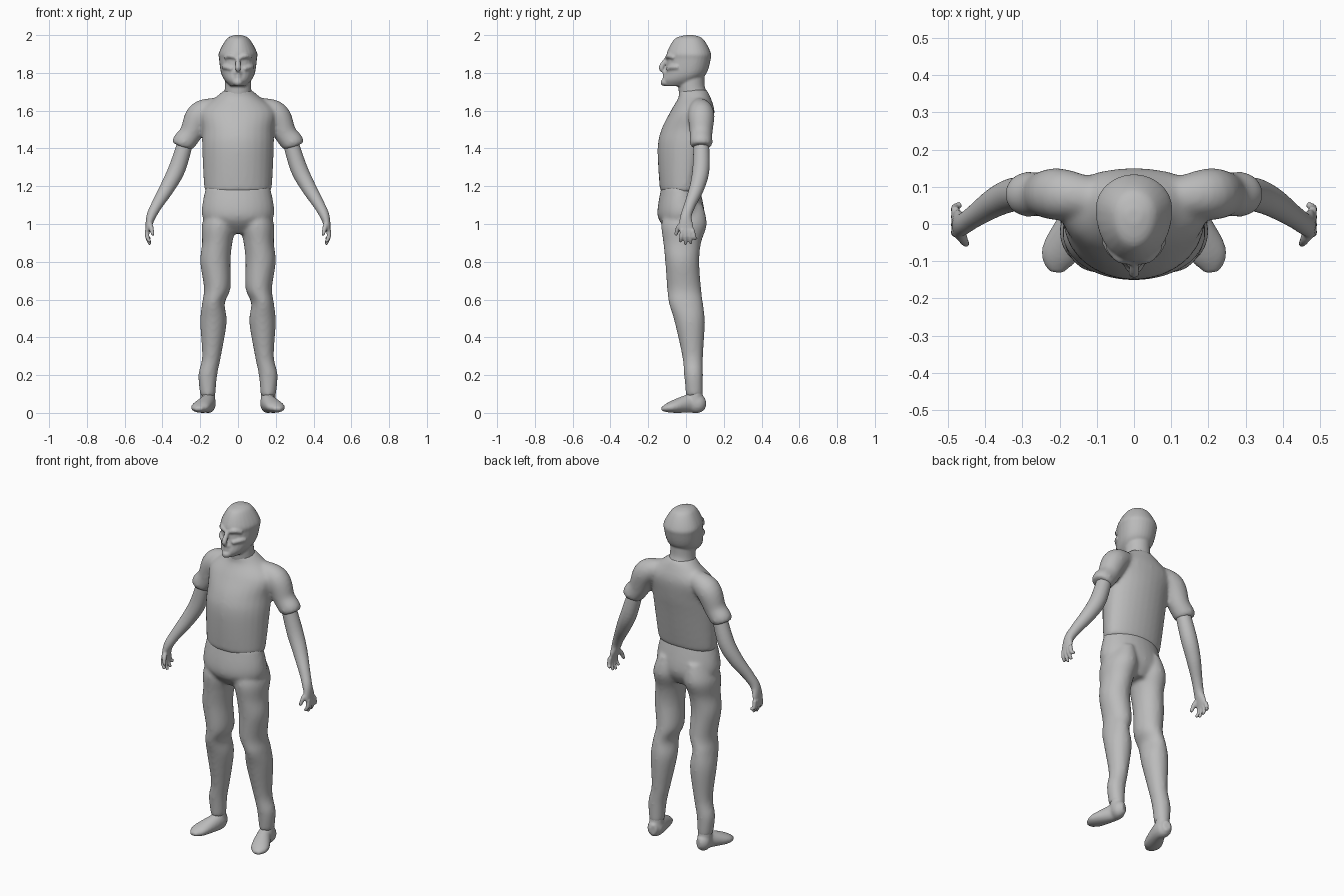
import bpy
import bmesh
from math import sin, cos, tau
from mathutils import Vector

default_cube = bpy.data.objects.get("Cube")
if default_cube:
    bpy.data.objects.remove(default_cube, do_unlink=True)

grey = bpy.data.materials.new("plain grey")
grey.use_nodes = True
grey.diffuse_color = (0.5, 0.5, 0.5, 1)
shader = grey.node_tree.nodes["Principled BSDF"]
shader.inputs["Base Color"].default_value = grey.diffuse_color

SEGMENTS = 28
ANGLES = [tau * i / SEGMENTS for i in range(SEGMENTS)]
CENTRE = (1,)
BOTH = (1, -1)


def cut(z, half, front, back, x=0):
    """One level slice through a body part."""
    return (z, half, front, back, x)


def knot(x, y, z, r, depth=None):
    """One point on the path of a limb, with its thickness."""
    return (x, y, z, r, depth or r)


def refine(rows, steps=6):
    """Smooth a coarse list of rows with a Catmull-Rom spline."""
    padded = [rows[0], *rows, rows[-1]]
    result = []
    for quad in zip(padded, padded[1:], padded[2:], padded[3:]):
        for i in range(steps):
            t = i / steps
            result.append([q + t * ((r - p) + t * ((2 * p - 5 * q + 4 * r - s)
                           + t * (3 * (q - r) + s - p))) / 2
                           for p, q, r, s in zip(*quad)])
    return result + [rows[-1]]


def skin(bm, rings, sides):
    """Bridge rings of points into a closed solid on each wanted side."""
    for side in sides:
        loops = [[bm.verts.new((x * side, y, z)) for x, y, z in ring] for ring in rings]
        for low, high in zip(loops, loops[1:]):
            for i in range(SEGMENTS):
                bm.faces.new((low[i - 1], low[i], high[i], high[i - 1]))
        bm.faces.new(loops[0])
        bm.faces.new(loops[-1])


def stack(bm, cuts, sides=CENTRE, skew=0.5):
    """Stack egg-shaped slices; skew sets how far back the widest line lies."""
    rings = []
    for z, half, front, back, x in refine(cuts):
        middle = front + skew * (back - front)
        rings.append([(x + half * cos(a),
                       middle + sin(a) * (back - middle if sin(a) > 0 else middle - front),
                       z) for a in ANGLES])
    skin(bm, rings, sides)


def sweep(bm, knots, sides=CENTRE, reference=Vector((0, 1, 0))):
    """Sweep an ellipse along a path of knots."""
    path = refine(knots)
    points = [Vector(row[:3]) for row in path]
    rings = []
    for k, (x, y, z, r, depth) in enumerate(path):
        along = points[min(k + 1, len(points) - 1)] - points[max(k - 1, 0)]
        across = reference.cross(along).normalized()
        outward = along.cross(across).normalized()
        rings.append([points[k] + across * r * cos(a) + outward * depth * sin(a)
                      for a in ANGLES])
    skin(bm, rings, sides)


def finish(name, bm, voxel, smoothing):
    """Fuse the overlapping solids into one smooth skin."""
    bmesh.ops.recalc_face_normals(bm, faces=bm.faces)
    mesh = bpy.data.meshes.new(name)
    bm.to_mesh(mesh)
    bm.free()
    part = bpy.data.objects.new(name, mesh)
    bpy.context.collection.objects.link(part)
    fuse = part.modifiers.new("fuse", "REMESH")
    fuse.mode = "VOXEL"
    fuse.voxel_size = voxel
    relax = part.modifiers.new("relax", "SMOOTH")
    relax.iterations = smoothing
    graph = bpy.context.evaluated_depsgraph_get()
    fused = bpy.data.meshes.new_from_object(part.evaluated_get(graph))
    part.modifiers.clear()
    part.data = fused
    fused.materials.clear()
    fused.materials.append(grey)
    fused.shade_smooth()


# Shirt: torso with sloping shoulders
shirt = bmesh.new()
stack(shirt, [
    cut(z=1.17, half=0.17, front=-0.13, back=0.07),
    cut(z=1.2, half=0.18, front=-0.14, back=0.08),
    cut(z=1.4, half=0.19, front=-0.15, back=0.12),
    cut(z=1.5, half=0.19, front=-0.13, back=0.14),
    cut(z=1.6, half=0.2, front=-0.08, back=0.15),
    cut(z=1.67, half=0.12, front=-0.04, back=0.13),
    cut(z=1.71, half=0.07, front=-0.04, back=0.11)], skew=0.6)
# Short sleeves
sweep(shirt, [
    knot(x=0.1, y=0.07, z=1.62, r=0.05),
    knot(x=0.2, y=0.08, z=1.58, r=0.07),
    knot(x=0.25, y=0.08, z=1.48, r=0.06),
    knot(x=0.29, y=0.08, z=1.43, r=0.06),
    knot(x=0.3, y=0.08, z=1.41, r=0.05)], BOTH)
finish("shirt", shirt, voxel=0.01, smoothing=8)

# Trousers: pelvis
trousers = bmesh.new()
stack(trousers, [
    cut(z=1.2, half=0.17, front=-0.13, back=0.07),
    cut(z=1.04, half=0.19, front=-0.15, back=0.1),
    cut(z=0.95, half=0.1, front=-0.08, back=0.06)])
# Loose trouser legs
stack(trousers, [
    cut(z=1.1, half=0.06, front=-0.1, back=0.09, x=0.09),
    cut(z=1, half=0.09, front=-0.13, back=0.11, x=0.1),
    cut(z=0.9, half=0.08, front=-0.12, back=0.08, x=0.11),
    cut(z=0.8, half=0.08, front=-0.11, back=0.07, x=0.12),
    cut(z=0.66, half=0.07, front=-0.1, back=0.08, x=0.11),
    cut(z=0.58, half=0.06, front=-0.09, back=0.09, x=0.13),
    cut(z=0.48, half=0.07, front=-0.06, back=0.1, x=0.13),
    cut(z=0.3, half=0.05, front=-0.02, back=0.09, x=0.14),
    cut(z=0.2, half=0.05, front=-0.01, back=0.09, x=0.16),
    cut(z=0.09, half=0.04, front=0, back=0.09, x=0.16)], BOTH)
finish("trousers", trousers, voxel=0.01, smoothing=8)

# Head
head = bmesh.new()
stack(head, [
    cut(z=2, half=0.02, front=0, back=0.04),
    cut(z=1.98, half=0.06, front=-0.06, back=0.09),
    cut(z=1.91, half=0.1, front=-0.1, back=0.13),
    cut(z=1.87, half=0.1, front=-0.1, back=0.13),
    cut(z=1.8, half=0.09, front=-0.11, back=0.11),
    cut(z=1.76, half=0.07, front=-0.12, back=0.07),
    cut(z=1.73, half=0.04, front=-0.11, back=0.02)], skew=0.6)
# Neck
sweep(head, [knot(x=0, y=0.05, z=1.64, r=0.08), knot(x=0, y=0.03, z=1.72, r=0.07),
             knot(x=0, y=0.03, z=1.82, r=0.07)])
# Nose, brows and cheekbones
sweep(head, [knot(x=0, y=-0.1, z=1.88, r=0.01), knot(x=0, y=-0.13, z=1.83, r=0.015),
             knot(x=0, y=-0.12, z=1.81, r=0.01)])
sweep(head, [knot(x=0.01, y=-0.1, z=1.88, r=0.01), knot(x=0.04, y=-0.09, z=1.89, r=0.014),
             knot(x=0.07, y=-0.06, z=1.88, r=0.01)], BOTH)
sweep(head, [knot(x=0.03, y=-0.1, z=1.82, r=0.01), knot(x=0.06, y=-0.07, z=1.83, r=0.015),
             knot(x=0.08, y=-0.04, z=1.83, r=0.01)], BOTH)
# Lips and chin
for height, size in ((1.8, 0.01), (1.78, 0.01), (1.75, 0.02)):
    sweep(head, [knot(x=-0.02, y=-0.1, z=height, r=size * 0.7),
                 knot(x=0, y=-0.115, z=height, r=size),
                 knot(x=0.02, y=-0.1, z=height, r=size * 0.7)])
finish("head", head, voxel=0.006, smoothing=4)

# Bare arms running into flat palms
arms = bmesh.new()
sweep(arms, [
    knot(x=0.27, y=0.08, z=1.46, r=0.04),
    knot(x=0.32, y=0.08, z=1.3, r=0.045),
    knot(x=0.37, y=0.06, z=1.2, r=0.04),
    knot(x=0.43, y=0.02, z=1.1, r=0.03),
    knot(x=0.46, y=0, z=1.04, r=0.025, depth=0.03),
    knot(x=0.475, y=0, z=0.98, r=0.015, depth=0.04),
    knot(x=0.48, y=0, z=0.95, r=0.01, depth=0.03)], BOTH)
# Four fingers fanned out and slightly curled
for i in range(4):
    root, tip = -0.02 + 0.018 * i, -0.03 + 0.028 * i
    sweep(arms, [knot(x=0.48, y=root, z=0.97, r=0.012),
                 knot(x=0.48, y=(root + tip) / 2, z=0.93, r=0.011),
                 knot(x=0.465, y=tip, z=0.89 + 0.01 * (i - 1.2) ** 2, r=0.008)], BOTH)
# Thumbs
sweep(arms, [knot(x=0.47, y=-0.01, z=1.01, r=0.014), knot(x=0.46, y=-0.04, z=0.98, r=0.013),
             knot(x=0.45, y=-0.055, z=0.94, r=0.008)], BOTH)
finish("arms_and_hands", arms, voxel=0.005, smoothing=3)

# Feet turned slightly outward
feet = bmesh.new()
sweep(feet, [
    knot(x=0.15, y=0.1, z=0.05, r=0.02, depth=0.03),
    knot(x=0.16, y=0.07, z=0.05, r=0.04, depth=0.05),
    knot(x=0.16, y=0.02, z=0.05, r=0.04, depth=0.05),
    knot(x=0.2, y=-0.08, z=0.03, r=0.05, depth=0.03),
    knot(x=0.21, y=-0.13, z=0.02, r=0.02, depth=0.01)], BOTH, reference=Vector((0, 0, 1)))
# Ankles
sweep(feet, [knot(x=0.16, y=0.05, z=0.16, r=0.035), knot(x=0.16, y=0.05, z=0.06, r=0.04)], BOTH)
finish("feet", feet, voxel=0.007, smoothing=5)
